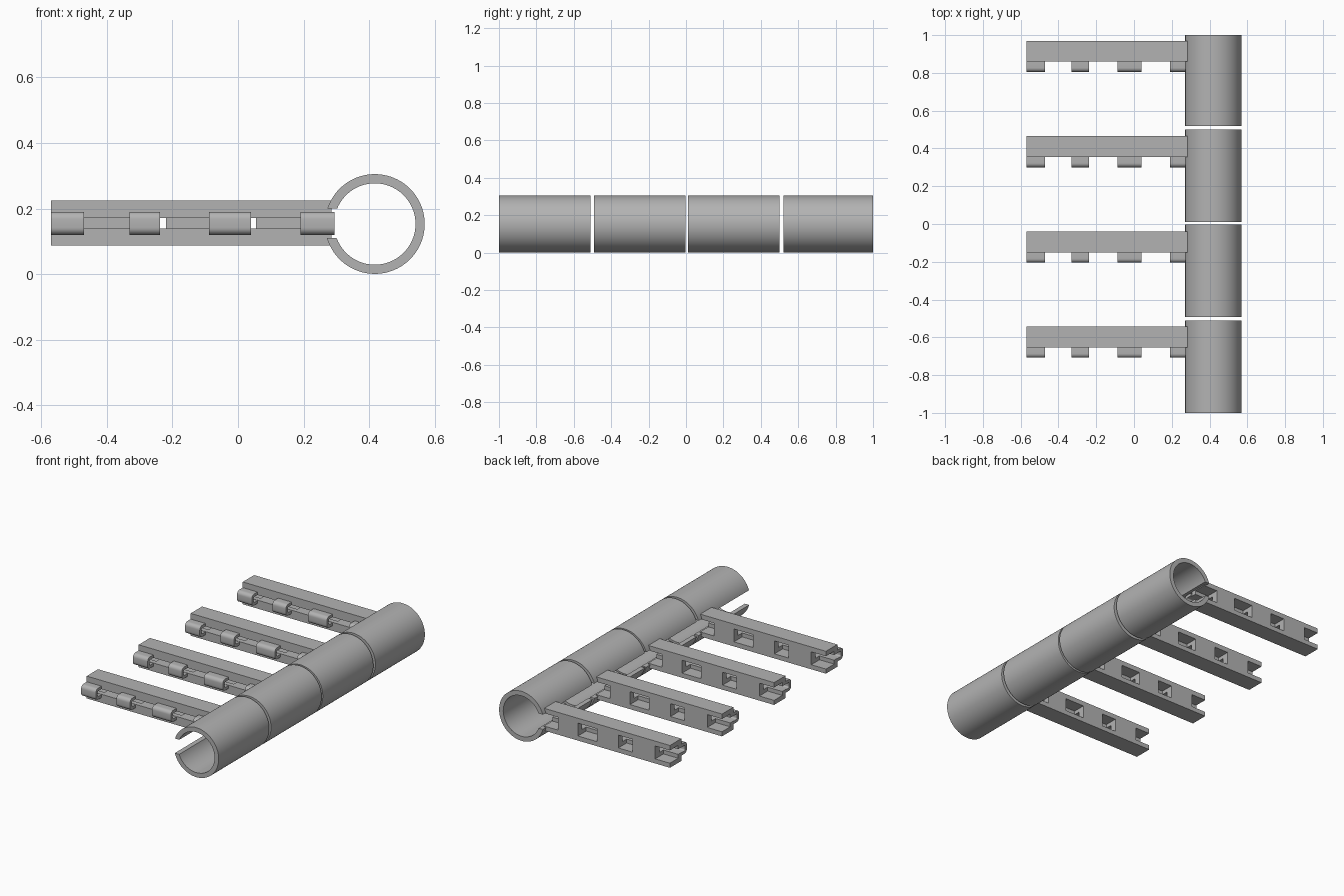
import bpy, bmesh, math
from mathutils import Vector

cube = bpy.data.objects.get("Cube")
if cube:
    bpy.data.objects.remove(cube, do_unlink=True)

grey = bpy.data.materials.new("plain grey")
grey.use_nodes = True
grey.diffuse_color = (0.45, 0.45, 0.45, 1)
grey.node_tree.nodes["Principled BSDF"].inputs["Base Color"].default_value = (0.45, 0.45, 0.45, 1)


def finish(name, bm, smooth=False):
    bmesh.ops.recalc_face_normals(bm, faces=bm.faces)
    me = bpy.data.meshes.new(name)
    bm.to_mesh(me)
    bm.free()
    me.materials.append(grey)
    ob = bpy.data.objects.new(name, me)
    bpy.context.collection.objects.link(ob)
    if smooth:
        bpy.ops.object.select_all(action='DESELECT')
        ob.select_set(True)
        bpy.context.view_layer.objects.active = ob
        bpy.ops.object.shade_smooth_by_angle(angle=math.radians(30))
    return ob


def extrude(bm, profile, along):
    face = bm.faces.new([bm.verts.new(p) for p in profile])
    new = bmesh.ops.extrude_face_region(bm, geom=[face])["geom"]
    bmesh.ops.translate(bm, vec=along, verts=[v for v in new if isinstance(v, bmesh.types.BMVert)])


def box(bm, x0, x1, y0, y1, z0, z1):
    extrude(bm, [(x0, y0, z0), (x0, y1, z0), (x0, y1, z1), (x0, y0, z1)], Vector((x1 - x0, 0, 0)))


def cut(ob, cutters):
    # Apply the cuts, then discard the cutters
    for c in cutters:
        c.hide_render = True
        mod = ob.modifiers.new("cut", 'BOOLEAN')
        mod.operation, mod.solver, mod.object = 'DIFFERENCE', 'EXACT', c
    deps = bpy.context.evaluated_depsgraph_get()
    me = bpy.data.meshes.new_from_object(ob.evaluated_get(deps))
    ob.modifiers.clear()
    ob.data = me
    for c in cutters:
        bpy.data.objects.remove(c, do_unlink=True)


CX, CZ, R_OUT, R_IN = 0.417, 0.153, 0.152, 0.124
SLIT_LOW, SLIT_HIGH = -0.043, 0.047
LEFT, RIGHT = -0.57, 0.285


def arc(radius, y, steps=72):
    # Arc from the upper slit edge round to the lower slit edge
    a0 = math.pi - math.asin(SLIT_HIGH / radius)
    a1 = -math.pi - math.asin(SLIT_LOW / radius)
    angles = [a0 + (a1 - a0) * i / steps for i in range(steps + 1)]
    return [(CX + radius * math.cos(a), y, CZ + radius * math.sin(a)) for a in angles]


def make_tube(name, y0, y1):
    bm = bmesh.new()
    extrude(bm, arc(R_OUT, y0) + arc(R_IN, y0)[::-1], Vector((0, y1 - y0, 0)))
    finish(name, bm, True)


def make_arm(name, y0):
    y1 = y0 + 0.11
    bm = bmesh.new()
    box(bm, LEFT, RIGHT, y0, y1, 0.088, 0.225)
    arm = finish(name, bm)
    # Front groove
    bm = bmesh.new()
    box(bm, LEFT - 0.1, RIGHT + 0.1, y0 - 0.1, y0 + 0.07, 0.14, 0.172)
    groove = finish("groove_cutter", bm)
    # Rear windows, open at both arm ends
    bm = bmesh.new()
    for x0, x1 in ((LEFT - 0.1, -0.47), (-0.315, -0.22), (-0.075, 0.055), (0.19, RIGHT + 0.1)):
        box(bm, x0, x1, y0 + 0.03, y1 + 0.1, 0.116, 0.195)
    windows = finish("window_cutter", bm)
    cut(arm, [groove, windows])


def rounded(x, y_back, y_front, half, r, steps=6):
    # U outline, open to the rear, with rounded front corners
    pts = [(x, y_back, CZ + 0.002 + half)]
    for sign, start in ((1, 0), (-1, steps)):
        for i in range(steps + 1):
            a = math.radians(90) * abs(start - i) / steps
            pts.append((x, y_front + r - r * math.sin(a),
                        CZ + 0.002 + sign * (half - r + r * math.cos(a))))
    return pts + [(x, y_back, CZ + 0.002 - half)]


def make_clips(name, y0):
    bm = bmesh.new()
    for x0, x1 in ((LEFT, -0.47), (-0.33, -0.238), (-0.088, 0.04), (0.19, 0.294)):
        outer = rounded(x0, y0, y0 - 0.055, 0.035, 0.022)
        inner = rounded(x0, y0, y0 - 0.037, 0.017, 0.008)
        extrude(bm, outer + inner[::-1], Vector((x1 - x0, 0, 0)))
    finish(name, bm, True)


tubes = ((0.52, 1.0), (0.01, 0.5), (-0.492, -0.002), (-1.0, -0.51))
arms = (0.86, 0.355, -0.15, -0.653)
for i, ((t0, t1), y) in enumerate(zip(tubes, arms), 1):
    make_tube(f"split_tube_{i}", t0, t1)
    make_arm(f"arm_{i}", y)
    make_clips(f"arm_clips_{i}", y)
